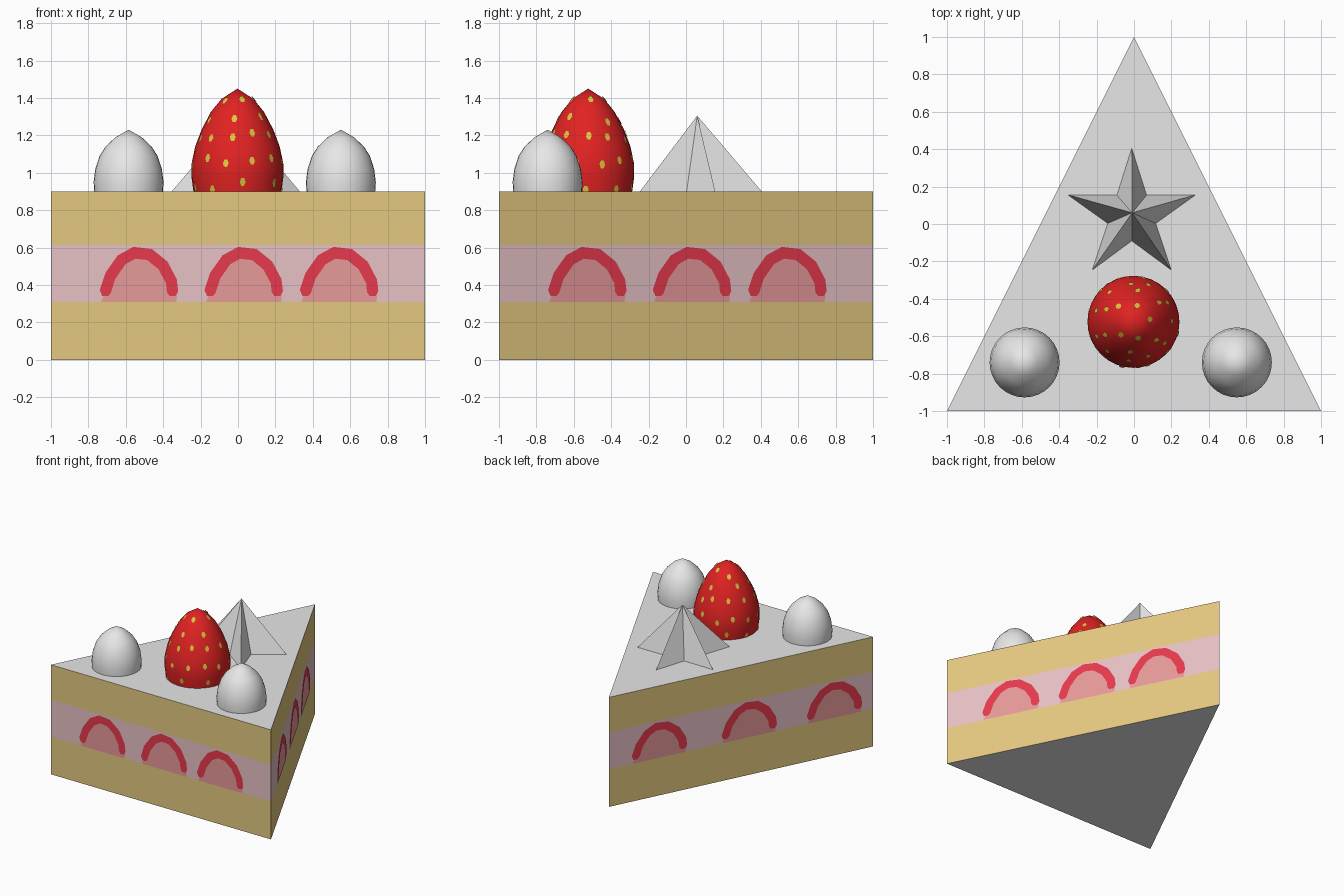
import bpy, math, random
from mathutils import Vector

if "Cube" in bpy.data.objects:
    bpy.data.objects.remove(bpy.data.objects["Cube"])

random.seed(4)


def mat(name, r, g, b):
    m = bpy.data.materials.new(name)
    m.diffuse_color = [((c / 255 + 0.055) / 1.055) ** 2.4 for c in (r, g, b)] + [1]
    m.use_nodes = True
    m.node_tree.nodes["Principled BSDF"].inputs["Base Color"].default_value = m.diffuse_color
    return m


WHITE = mat("cream white", 231, 231, 231)
SPONGE = mat("sponge tan", 229, 201, 128)
PINK = mat("filling pink", 234, 197, 201)
PALE = mat("slice pale pink", 238, 158, 158)
RIND = mat("slice red", 233, 58, 78)
RED = mat("strawberry red", 226, 34, 34)
SEED = mat("seed yellow", 222, 198, 62)


def build(name, verts, faces, mats, smooth=False):
    me = bpy.data.meshes.new(name)
    me.from_pydata([tuple(v) for v in verts], [], faces)
    for m in mats:
        me.materials.append(m)
    for p in me.polygons:
        p.use_smooth = smooth
    ob = bpy.data.objects.new(name, me)
    bpy.context.collection.objects.link(ob)
    return ob


def lathe(name, cx, cy, profile, m, n=32):
    """Revolve (radius, z) points; the last one is the tip."""
    verts, faces = [], []
    for r, z in profile[:-1]:
        for i in range(n):
            a = 2 * math.pi * i / n
            verts.append((cx + r * math.cos(a), cy + r * math.sin(a), z))
    verts.append((cx, cy, profile[-1][1]))
    for k in range(len(profile) - 2):
        for i in range(n):
            j = (i + 1) % n
            faces.append((k * n + i, k * n + j, k * n + n + j, k * n + n + i))
    base = (len(profile) - 2) * n
    faces += [(base + i, base + (i + 1) % n, len(verts) - 1) for i in range(n)]
    return build(name, verts, faces, [m], True)


# Cake wedge: stacked triangle rings, layers coloured by height
corners = [(-1, -1), (1, -1), (0, 1)]
levels = [0, 0.31, 0.613, 0.9]
verts = [(x, y, z) for z in levels for x, y in corners]
faces = [(2, 1, 0), (9, 10, 11)]
for k in range(3):
    for i in range(3):
        j = (i + 1) % 3
        faces.append((k * 3 + i, k * 3 + j, k * 3 + 3 + j, k * 3 + 3 + i))
cake = build("cake_wedge", verts, faces, [WHITE, SPONGE, PINK])
for p in cake.data.polygons:
    if abs(p.normal.z) < 0.5:
        p.material_index = 2 if 0.31 < p.center.z < 0.61 else 1

# Painted fruit slices on each wall (u = fraction along wall, z = height)
ARCH = [(-0.090, 0.365), (-0.076, 0.45), (-0.046, 0.535), (-0.012, 0.572),
        (0.028, 0.563), (0.064, 0.505), (0.087, 0.42), (0.090, 0.365)]


def slices(name, p0, p1, centres):
    p0, p1 = Vector((*p0, 0)), Vector((*p1, 0))
    d = p1 - p0
    normal = Vector((d.y, -d.x, 0)).normalized()

    def on_wall(u, z, lift):
        return p0 + d * u + normal * lift + Vector((0, 0, z))

    pv, pf, rv, rf = [], [], [], []
    for c in centres:
        # pale flesh, one fan-like polygon under the arch
        s = len(pv)
        outline = [(-0.1, 0.31), (0.1, 0.31), (0.104, 0.37), (0.1, 0.43),
                   (0.08, 0.52), (0.035, 0.595)] + ARCH[3::-1]
        pv += [on_wall(c + u, z, 0.002) for u, z in outline]
        pf.append(tuple(range(s, len(pv))))
        # red rind, a ribbon along the arch with rounded ends
        s, n = len(rv), len(ARCH)
        path = [Vector((2.1 * u, z)) for u, z in ARCH]
        path = [path[0] - Vector((0, 0.025))] + path + [path[-1] - Vector((0, 0.025))]
        for i, q in enumerate(path):
            t = (path[min(i + 1, n + 1)] - path[max(i - 1, 0)]).normalized()
            w = 0.016 if i in (0, n + 1) else 0.032
            side = Vector((-t.y, t.x)) * w
            for e in (q + side, q - side):
                rv.append(on_wall(c + e.x / 2.1, e.y, 0.004))
        rf += [(s + 2 * i, s + 2 * i + 1, s + 2 * i + 3, s + 2 * i + 2)
               for i in range(n + 1)]
    build(name + "_slice_flesh", pv, pf, [PALE])
    build(name + "_slice_rind", rv, rf, [RIND])


slices("front", corners[0], corners[1], (0.235, 0.515, 0.77))
slices("right", corners[1], corners[2], (0.235, 0.515, 0.77))
slices("left", corners[2], corners[0], (0.19, 0.53, 0.853))

# Whipped cream dollops
dollop = [(0.183, 0.89), (0.187, 0.95), (0.178, 1.02), (0.155, 1.09),
          (0.123, 1.14), (0.07, 1.19), (0, 1.23)]
for side, x in (("left", -0.585), ("right", 0.55)):
    lathe("cream_dollop_" + side, x, -0.74, dollop, WHITE)

# Strawberry
BX, BY = -0.003, -0.523
berry = [(0.234, 0.89), (0.246, 0.98), (0.245, 1.05), (0.226, 1.14),
         (0.192, 1.23), (0.142, 1.325), (0.085, 1.395), (0, 1.45)]
lathe("strawberry", BX, BY, berry, RED)

# Seeds: small flat ovals in staggered rows
sv, sf = [], []
for row, (z0, count) in enumerate([(0.93, 9), (1.06, 12), (1.2, 11), (1.29, 6), (1.37, 5)]):
    for i in range(count):
        a = 2 * math.pi * (i + 0.5 * (row % 2) + random.uniform(-0.15, 0.15)) / count
        z = z0 + random.uniform(-0.025, 0.025)
        (ra, za), (rb, zb) = next((p, q) for p, q in zip(berry, berry[1:]) if p[1] <= z <= q[1])
        r = ra + (rb - ra) * (z - za) / (zb - za)
        out = Vector((math.cos(a), math.sin(a), 0))
        up = (out * (rb - ra) + Vector((0, 0, zb - za))).normalized()
        across = Vector((-out.y, out.x, 0))
        centre = Vector((BX, BY, z)) + out * r + across.cross(up) * 0.003
        s = len(sv)
        for k in range(6):
            b = math.pi * k / 3
            sv.append(centre + across * 0.016 * math.cos(b) + up * 0.024 * math.sin(b))
        sf.append(tuple(range(s, s + 6)))
build("strawberry_seeds", sv, sf, [SEED])

# Five-pointed faceted star
verts = [(-0.01, 0.06, 1.305)]
for i in range(10):
    a = math.pi / 2 + i * math.pi / 5
    r = 0.135 if i % 2 else 0.36
    verts.append((-0.012 + r * math.cos(a), 0.045 + r * math.sin(a), 0.9))
faces = [(0, i + 1, (i + 1) % 10 + 1) for i in range(10)]
build("cream_star", verts, faces, [WHITE])
